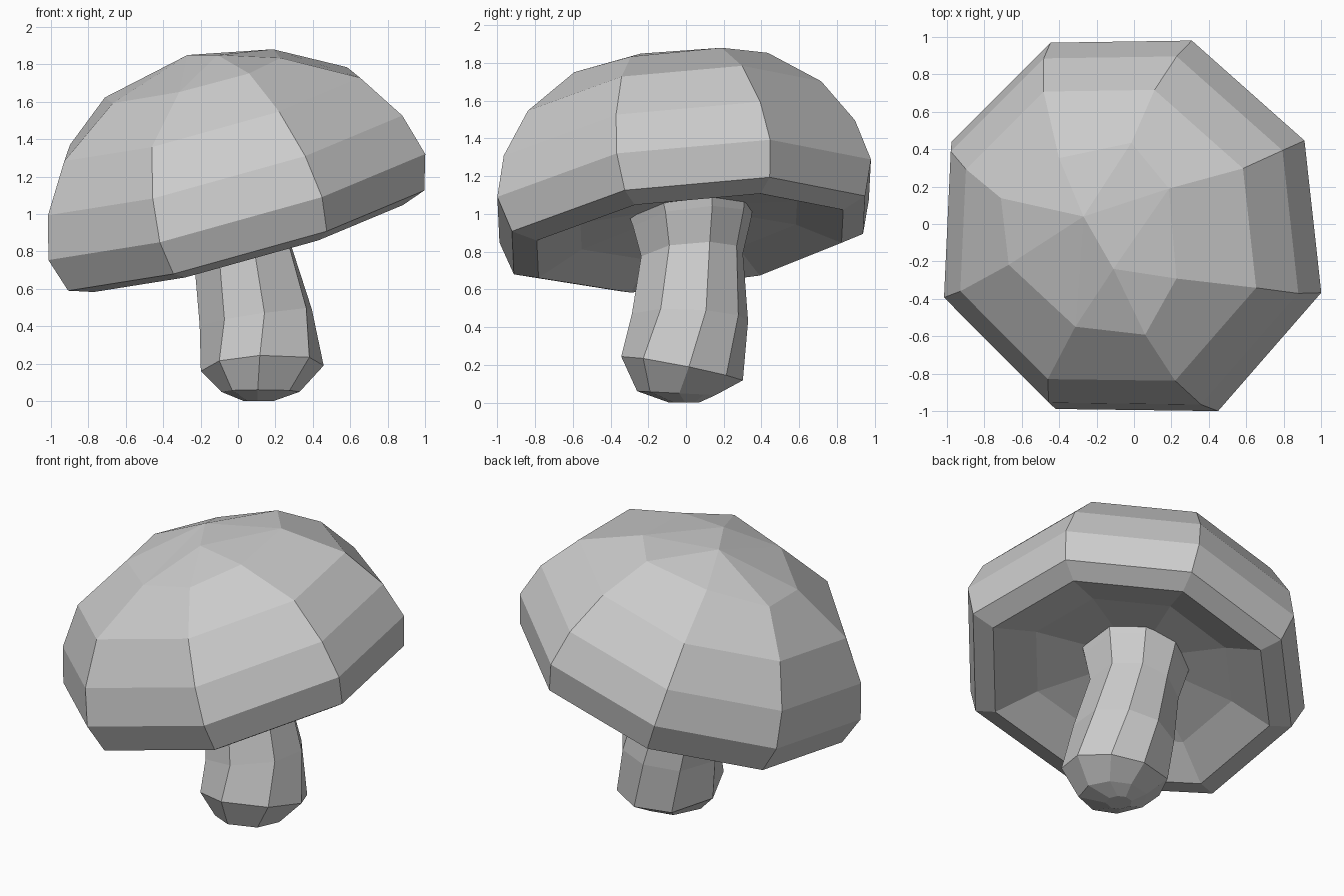
import bpy
import bmesh
from math import radians, cos, sin
from mathutils import Vector

default_cube = bpy.data.objects.get("Cube")
if default_cube:
    bpy.data.objects.remove(default_cube, do_unlink=True)

grey = bpy.data.materials.new("light grey")
grey.use_nodes = True
colour = (0.6, 0.6, 0.6, 1)
grey.diffuse_color = colour
grey.node_tree.nodes["Principled BSDF"].inputs["Base Color"].default_value = colour

UP = Vector((0, 0, 1))


def add_ring(bm, centre, axis, radius, angles, scales, spin=0):
    """Eight-sided ring around a tilted axis."""
    turn = UP.rotation_difference(Vector(axis).normalized())
    ring = []
    for angle, scale in zip(angles, scales):
        a = radians(angle + spin)
        offset = Vector((cos(a), sin(a), 0)) * radius * scale
        ring.append(bm.verts.new(Vector(centre) + turn @ offset))
    return ring


def bridge(bm, rings):
    """Join each ring to the next with quads."""
    for low, high in zip(rings, rings[1:]):
        for i in range(len(low)):
            j = (i + 1) % len(low)
            bm.faces.new((low[i], low[j], high[j], high[i]))


def finish(bm, name):
    bmesh.ops.recalc_face_normals(bm, faces=bm.faces[:])
    mesh = bpy.data.meshes.new(name)
    bm.to_mesh(mesh)
    bm.free()
    mesh.materials.append(grey)
    part = bpy.data.objects.new(name, mesh)
    bpy.context.collection.objects.link(part)
    return part


# Cap: a tilted dome with a rolled lip and a hollow underside
axis = Vector((-0.28, -0.12, 1)).normalized()
origin = Vector((-0.02, 0.01, 1.08))
cap_angles = (25, 70, 114, 157, 202, 247, 295, 341)
cap_scales = (1.075, 1.046, 1.05, 1.07, 1.12, 1.10, 1.114, 1.115)
profile = [(0.28, -0.09), (0.58, -0.14), (0.82, -0.24), (0.945, -0.19),
           (1, 0), (0.94, 0.23), (0.785, 0.48)]
bm = bmesh.new()
rings = [add_ring(bm, origin + axis * h, axis, r, cap_angles, cap_scales)
         for r, h in profile]

# Uneven crown ring with a short ridge at the top
crown_angles = (33, 68, 115, 159, 198, 256, 297, 334)
crown_radii = (0.49, 0.55, 0.465, 0.56, 0.51, 0.50, 0.586, 0.495)
crown = add_ring(bm, origin + axis * 0.69, axis, 1, crown_angles, crown_radii)
rings.append(crown)
bridge(bm, rings)
back_peak = bm.verts.new((-0.27, 0.04, 1.85))
front_peak = bm.verts.new((-0.11, -0.24, 1.85))
peaks = [back_peak] * 5 + [front_peak] * 3
for i in range(8):
    j = (i + 1) % 8
    bm.faces.new((crown[i], crown[j], peaks[i]))
    if peaks[i] != peaks[j]:
        bm.faces.new((crown[j], peaks[j], peaks[i]))
bm.faces.new(rings[0][::-1])
finish(bm, "mushroom_cap")

# Stem: bent, with a bulging foot and a flared top
stem_angles = (16, 56, 93, 136, 186, 236, 278, 330)
even = [1] * 8
stem_rings = [
    ((0.11, -0.01, 0.00), (0, 0, 1), 0.08, -12),
    ((0.12, -0.05, 0.05), (0, 0.05, 1), 0.21, -12),
    ((0.13, -0.02, 0.18), (-0.05, 0.2, 1), 0.33, -10),
    ((0.10, 0.02, 0.45), (-0.15, 0.05, 1), 0.31, 0),
    ((0.03, 0.03, 0.78), (-0.26, -0.08, 1), 0.275, 5),
    ((0.02, 0.03, 0.95), axis, 0.32, 5),
    ((0.01, 0.02, 1.03), axis, 0.34, 5),
]
bm = bmesh.new()
rings = [add_ring(bm, c, n, r, stem_angles, even, spin)
         for c, n, r, spin in stem_rings]
bridge(bm, rings)
bm.faces.new(rings[0][::-1])
bm.faces.new(rings[-1])
finish(bm, "mushroom_stem")
